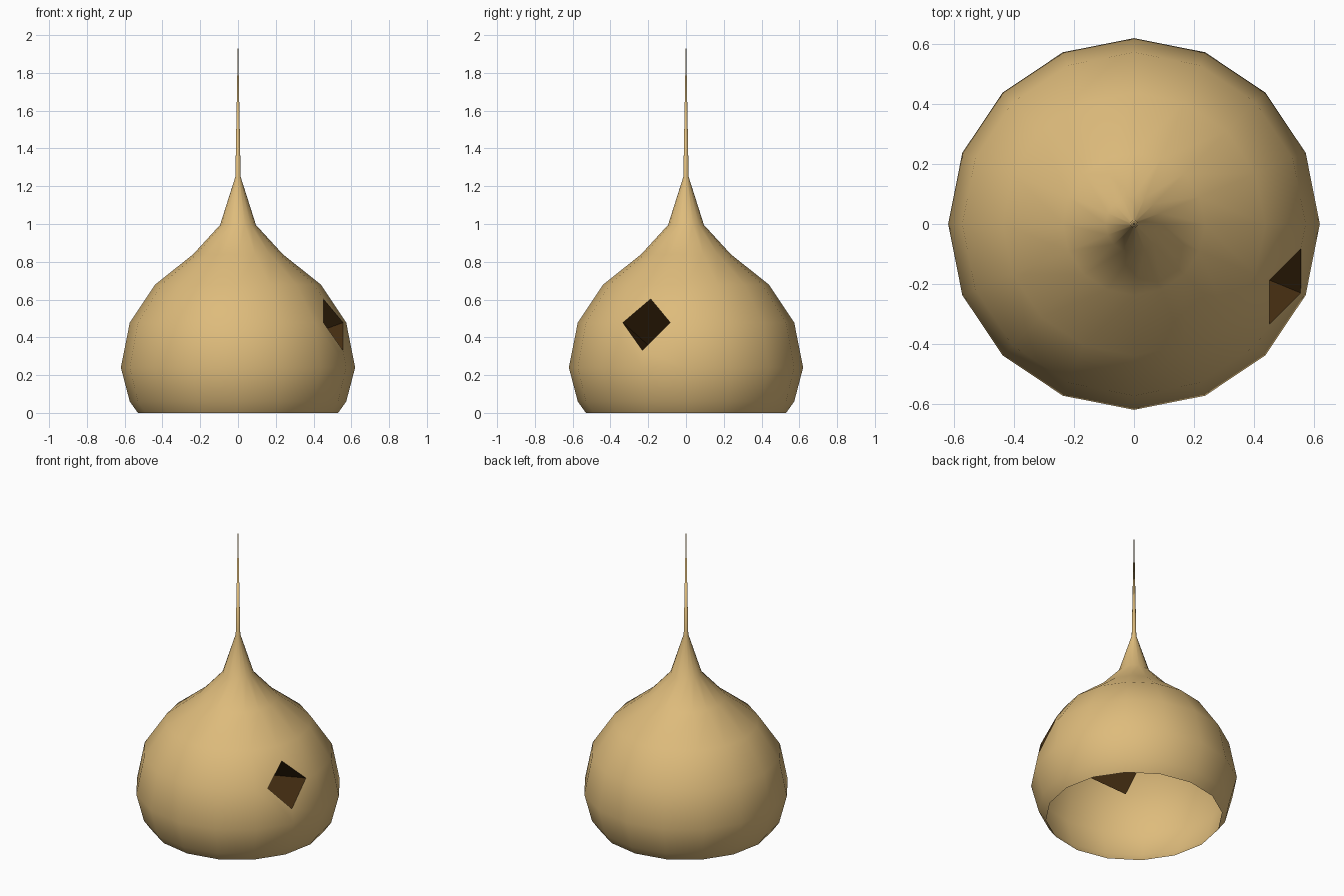
import bpy, bmesh, math
from mathutils import Vector

if "Cube" in bpy.data.objects:
    bpy.data.objects.remove(bpy.data.objects["Cube"])

SIDES = 16
HOLE_RING, HOLE_SIDE = 3, 15          # vertex of the shell that opens into the entrance


def material(name, rgb):
    m = bpy.data.materials.new(name)
    m.diffuse_color = (*rgb, 1)
    m.use_nodes = True
    m.node_tree.nodes["Principled BSDF"].inputs["Base Color"].default_value = m.diffuse_color
    return m


tan = material("straw_tan", (0.73, 0.50, 0.20))
dark = material("dark_brown", (0.062, 0.028, 0.006))

# Shell profile: (radius, height), open at the bottom, drawn out to a spike
profile = [(0.53, 0.0), (0.573, 0.06), (0.62, 0.24), (0.573, 0.478), (0.438, 0.68),
           (0.237, 0.84), (0.095, 0.995), (0.014, 1.25)]

bm = bmesh.new()
rings = []
for r, z in profile:
    rings.append([bm.verts.new((r * math.cos(2 * math.pi * i / SIDES),
                                r * math.sin(2 * math.pi * i / SIDES), z))
                  for i in range(SIDES)])
for a, b in zip(rings, rings[1:]):
    for i in range(SIDES):
        j = (i + 1) % SIDES
        bm.faces.new((a[i], a[j], b[j], b[i]))

# Spike tip
tip = bm.verts.new((0, 0, 2.0))
for i in range(SIDES):
    bm.faces.new((rings[-1][i], rings[-1][(i + 1) % SIDES], tip))
for f in bm.faces:
    f.smooth = True

# Diamond entrance: bevel one vertex, then push the new face inward as a tunnel
corner = rings[HOLE_RING][HOLE_SIDE]
centre = corner.co.copy()
bmesh.ops.bevel(bm, geom=[corner], offset=62, offset_type='PERCENT', segments=1,
                profile=0.5, affect='VERTICES')
bm.normal_update()
diamond = min((f for f in bm.faces if len(f.verts) == 4),
              key=lambda f: (f.calc_center_median() - centre).length)
end = bmesh.ops.extrude_discrete_faces(bm, faces=[diamond])["faces"][0]
angle = 2 * math.pi * HOLE_SIDE / SIDES
inward = Vector((-math.cos(angle), -math.sin(angle), -0.34)) * 0.55
bmesh.ops.translate(bm, vec=inward, verts=end.verts[:])
tunnel = {end} | {f for e in end.edges for f in e.link_faces}
for f in tunnel:
    f.material_index = 1
    f.smooth = False
    for e in f.edges:
        e.smooth = False

mesh = bpy.data.meshes.new("hollow_shell")
bm.to_mesh(mesh)
bm.free()
mesh.materials.append(tan)
mesh.materials.append(dark)
shell = bpy.data.objects.new("hollow_shell", mesh)
bpy.context.collection.objects.link(shell)
